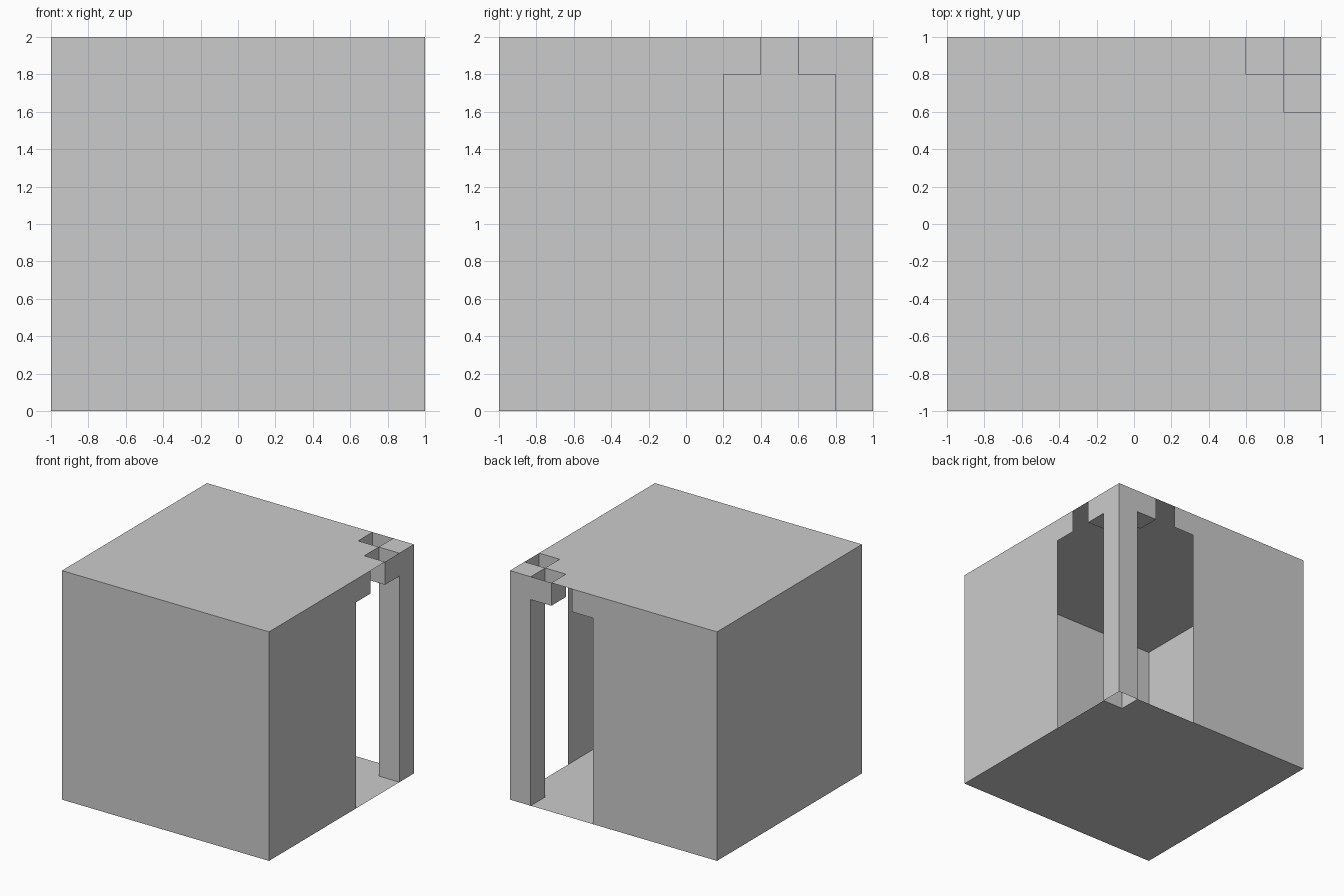
import bpy, bmesh
from mathutils import Vector

if "Cube" in bpy.data.objects:
    bpy.data.objects.remove(bpy.data.objects["Cube"])


def finish(name, bm):
    mesh = bpy.data.meshes.new(name)
    bm.to_mesh(mesh)
    bm.free()
    ob = bpy.data.objects.new(name, mesh)
    bpy.context.collection.objects.link(ob)
    return ob


def sheet(name, points, normal):
    """Thin flat panel from an outline, turned to face the given normal."""
    bm = bmesh.new()
    face = bm.faces.new([bm.verts.new(p) for p in points])
    face.normal_update()
    if face.normal.dot(Vector(normal)) < 0:
        face.normal_flip()
    bmesh.ops.triangulate(bm, faces=bm.faces[:])
    bmesh.ops.join_triangles(bm, faces=bm.faces[:], angle_face_threshold=3.1,
                             angle_shape_threshold=3.1)
    return finish(name, bm)


def open_box(name, lo, hi, missing):
    """Box between two corners, without the sides facing the missing normals."""
    bm = bmesh.new()
    bmesh.ops.create_cube(bm, size=1)
    for v in bm.verts:
        v.co = [lo[i] if v.co[i] < 0 else hi[i] for i in range(3)]
    bm.normal_update()
    drop = [f for f in bm.faces
            if any(f.normal.dot(Vector(n)) > 0.9 for n in missing)]
    bmesh.ops.delete(bm, geom=drop, context='FACES')
    return finish(name, bm)


# Floor, open under the corner pillar
floor = [(-1, -1), (1, -1), (1, .8), (.8, .8), (.8, 1), (-1, 1)]
sheet("floor", [(x, y, 0) for x, y in floor], (0, 0, -1))

# Roof, open above the two brackets
roof = [(-1, -1), (1, -1), (1, .6), (.8, .6), (.8, .8), (.6, .8), (.6, 1), (-1, 1)]
sheet("roof", [(x, y, 2) for x, y in roof], (0, 0, 1))

# Two plain walls and two walls ending at a stepped doorway
plain = [(-1, 0), (1, 0), (1, 2), (-1, 2)]
stepped = [(-1, 0), (.2, 0), (.2, 1.8), (.4, 1.8), (.4, 2), (-1, 2)]
sheet("front_wall", [(a, -1, z) for a, z in plain], (0, -1, 0))
sheet("left_wall", [(-1, a, z) for a, z in plain], (-1, 0, 0))
sheet("right_wall", [(1, a, z) for a, z in stepped], (1, 0, 0))
sheet("back_wall", [(a, 1, z) for a, z in stepped], (0, 1, 0))

# Hollow corner pillar and its two open-topped brackets
open_box("corner_pillar", (.8, .8, 0), (1, 1, 2), [(0, 0, -1)])
open_box("right_bracket", (.8, .6, 1.8), (1, .8, 2), [(0, 0, 1), (0, 1, 0)])
open_box("back_bracket", (.6, .8, 1.8), (.8, 1, 2), [(0, 0, 1), (1, 0, 0)])
